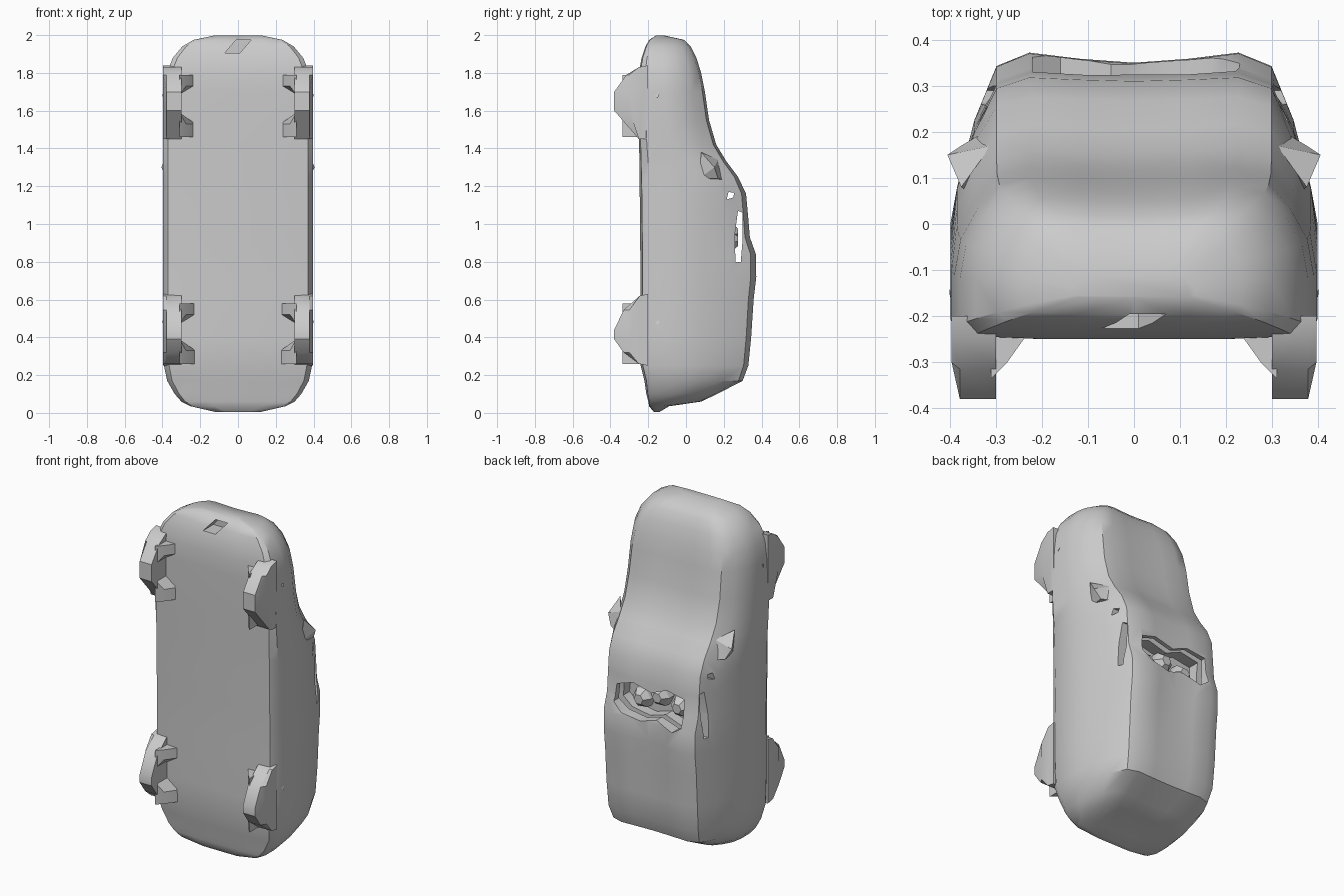
import bpy, bmesh, math
from mathutils import Vector

if "Cube" in bpy.data.objects:
    bpy.data.objects.remove(bpy.data.objects["Cube"])

grey = bpy.data.materials.new("body grey")
grey.diffuse_color = (0.6, 0.6, 0.6, 1)
grey.use_nodes = True
grey.node_tree.nodes["Principled BSDF"].inputs["Base Color"].default_value = grey.diffuse_color


def make(name, verts, faces, angle=35):
    mesh = bpy.data.meshes.new(name)
    mesh.from_pydata(verts, [], faces)
    bm = bmesh.new()
    bm.from_mesh(mesh)
    bmesh.ops.recalc_face_normals(bm, faces=bm.faces)
    bm.to_mesh(mesh)
    bm.free()
    mesh.materials.append(grey)
    ob = bpy.data.objects.new(name, mesh)
    bpy.context.collection.objects.link(ob)
    smooth(ob, angle)
    return ob


def smooth(ob, angle):
    bpy.ops.object.select_all(action='DESELECT')
    ob.select_set(True)
    bpy.context.view_layer.objects.active = ob
    bpy.ops.object.shade_smooth_by_angle(angle=math.radians(angle))


def loft(name, rings, angle=35):
    n = len(rings[0])
    verts = [p for r in rings for p in r]
    faces = [(k * n + i, k * n + (i + 1) % n, (k + 1) * n + (i + 1) % n, (k + 1) * n + i)
             for k in range(len(rings) - 1) for i in range(n)]
    faces += [tuple(range(n)), tuple(range((len(rings) - 1) * n, len(rings) * n))]
    return make(name, verts, faces, angle)


def box(name, x, y, z):
    return loft(name, [[(x[0], y[0], h), (x[1], y[0], h), (x[1], y[1], h), (x[0], y[1], h)] for h in z])


def cut(target, cutter):
    mod = target.modifiers.new("cut", 'BOOLEAN')
    mod.operation, mod.object = 'DIFFERENCE', cutter
    bpy.context.view_layer.objects.active = target
    bpy.ops.object.modifier_apply(modifier=mod.name)
    bpy.data.objects.remove(cutter)


# Body: cross-sections from tail to nose (height, half width, underside, top)
stations = [
    (0.005, 0.12, -0.17, -0.14), (0.035, 0.25, -0.195, -0.09), (0.06, 0.30, -0.20, 0.08),
    (0.10, 0.335, -0.21, 0.165), (0.17, 0.375, -0.22, 0.30), (0.25, 0.392, -0.24, 0.33),
    (0.40, 0.397, -0.242, 0.345), (0.60, 0.398, -0.242, 0.358), (0.72, 0.398, -0.242, 0.372),
    (0.84, 0.398, -0.242, 0.37), (0.93, 0.398, -0.243, 0.338), (1.05, 0.398, -0.244, 0.328),
    (1.16, 0.398, -0.245, 0.318), (1.25, 0.398, -0.246, 0.275), (1.33, 0.398, -0.247, 0.215),
    (1.42, 0.398, -0.248, 0.16), (1.55, 0.396, -0.25, 0.122), (1.70, 0.39, -0.25, 0.10),
    (1.80, 0.378, -0.25, 0.08), (1.88, 0.345, -0.235, 0.055), (1.94, 0.295, -0.215, 0.025),
    (1.975, 0.235, -0.195, -0.01), (1.997, 0.13, -0.16, -0.11)]


def section(z, w, yb, yt):
    h = yt - yb
    sh = min(0.08, yb + 0.62 * h)
    ridge = 0.022 if 0.5 < z < 0.9 else 0.008
    if h < 0.15:
        ridge = 0
    half = [(0.5 * w, yb), (0.93 * w, yb + 0.02 * h), (w, yb + 0.1 * h), (w, yb + 0.4 * h),
            (0.965 * w, sh), (0.87 * w, sh + 0.5 * (yt - sh)), (0.75 * w, yt - 0.1 * (yt - sh)),
            (0.57 * w, yt), (0.3 * w, yt - 0.6 * ridge)]
    ring = [(0, yb)] + half + [(0, yt - ridge)] + [(-x, y) for x, y in reversed(half)]
    return [(x, y, z) for x, y in ring]


body = loft("body", [section(*s) for s in stations])

# Cockpit opening, side windows and nose intake
outline = [(-0.22, 0.86), (-0.16, 0.82), (-0.05, 0.86), (0.05, 0.83), (0.17, 0.85), (0.23, 0.90),
           (0.22, 1.0), (0.12, 1.03), (0.0, 1.0), (-0.1, 1.04), (-0.22, 1.02)]
cut(body, loft("cockpit_cutter", [[(x, y, z) for x, z in outline] for y in (0.2, 0.5)]))
window = [(0.262, 0.80), (0.29, 0.80), (0.30, 0.92), (0.30, 1.06), (0.275, 1.07), (0.258, 0.94)]
cut(body, loft("window_cutter", [[(x, y, z) for y, z in window] for x in (-0.5, 0.5)]))
vent = [(0.215, 1.13), (0.25, 1.14), (0.255, 1.165), (0.225, 1.17)]
cut(body, loft("quarter_window_cutter", [[(x, y, z) for y, z in vent] for x in (-0.5, 0.5)]))
intake = [(-0.07, 1.905), (0.01, 1.905), (0.07, 1.975), (-0.01, 1.975)]
cut(body, loft("intake_cutter", [[(x, y, z) for x, z in intake] for y in (-0.4, -0.13)]))
smooth(body, 35)

# Seats inside the cockpit
for i, (x, z) in enumerate([(-0.13, 0.92), (0.0, 0.95), (0.12, 0.91)]):
    ring = [(math.cos(a * math.tau / 6 + i), math.sin(a * math.tau / 6 + i)) for a in range(6)]
    loft("seat_%d" % (i + 1), [[(x + r * c, y, z + r * s) for c, s in ring]
                               for y, r in ((0.18, 0.065), (0.24, 0.06), (0.275, 0.03))], 20)

# Wheels: side outline as (depth, height), with flared inner braces
front = [(-0.2, 1.45), (-0.25, 1.45), (-0.38, 1.60), (-0.38, 1.70), (-0.315, 1.79), (-0.25, 1.83), (-0.2, 1.84)]
rear = [(-0.2, 0.63), (-0.245, 0.62), (-0.33, 0.545), (-0.38, 0.44), (-0.38, 0.39), (-0.33, 0.32),
        (-0.25, 0.26), (-0.2, 0.25)]
for label, prof, hub in (("front", front, 1.68), ("rear", rear, 0.48)):
    ends = (min(p[1] for p in prof), max(p[1] for p in prof))
    for side, s in (("right", 1), ("left", -1)):
        loft("%s_wheel_%s" % (label, side),
             [[(s * x, y, z) for y, z in prof] for x in (0.30, 0.378)] +
             [[(s * 0.396, max(y, -0.30), z) for y, z in prof]], 30)
        for k, (z0, z1) in enumerate(((ends[0] + 0.01, ends[0] + 0.14), (ends[1] - 0.16, ends[1] - 0.05))):
            zo, zi = (z0, z0 + 0.07) if k == 0 else (z1 - 0.06, z1)
            base = [(0.225, -0.23, zo), (0.225, -0.23, zi), (0.31, -0.23, z1), (0.31, -0.23, z0)]
            top = [(0.275, -0.30, zo), (0.275, -0.30, zi), (0.31, -0.335, z1), (0.31, -0.335, z0)]
            loft("%s_brace_%s_%d" % (label, side, k + 1),
                 [[(s * x, y, z) for x, y, z in r] for r in (base, top)], 20)
        # Hub dimple plate
        make("%s_hub_%s" % (label, side),
             [(s * 0.397, -0.165, hub), (s * 0.401, -0.15, hub - 0.015), (s * 0.401, -0.14, hub + 0.005),
              (s * 0.396, -0.15, hub + 0.012)], [(0, 1, 2, 3)], 20)

# Door mirrors: pointed flares on the windscreen posts
for side, s in (("right", 1), ("left", -1)):
    v = [(0.375, 0.08, 1.38), (0.36, 0.07, 1.24), (0.29, 0.22, 1.23), (0.31, 0.17, 1.34),
         (0.405, 0.15, 1.30), (0.375, 0.17, 1.24)]
    make("mirror_" + side, [(s * x, y, z) for x, y, z in v],
         [(0, 1, 4), (0, 4, 3), (1, 5, 4), (4, 5, 3), (1, 2, 5), (5, 2, 3), (0, 3, 2, 1)], 15)
